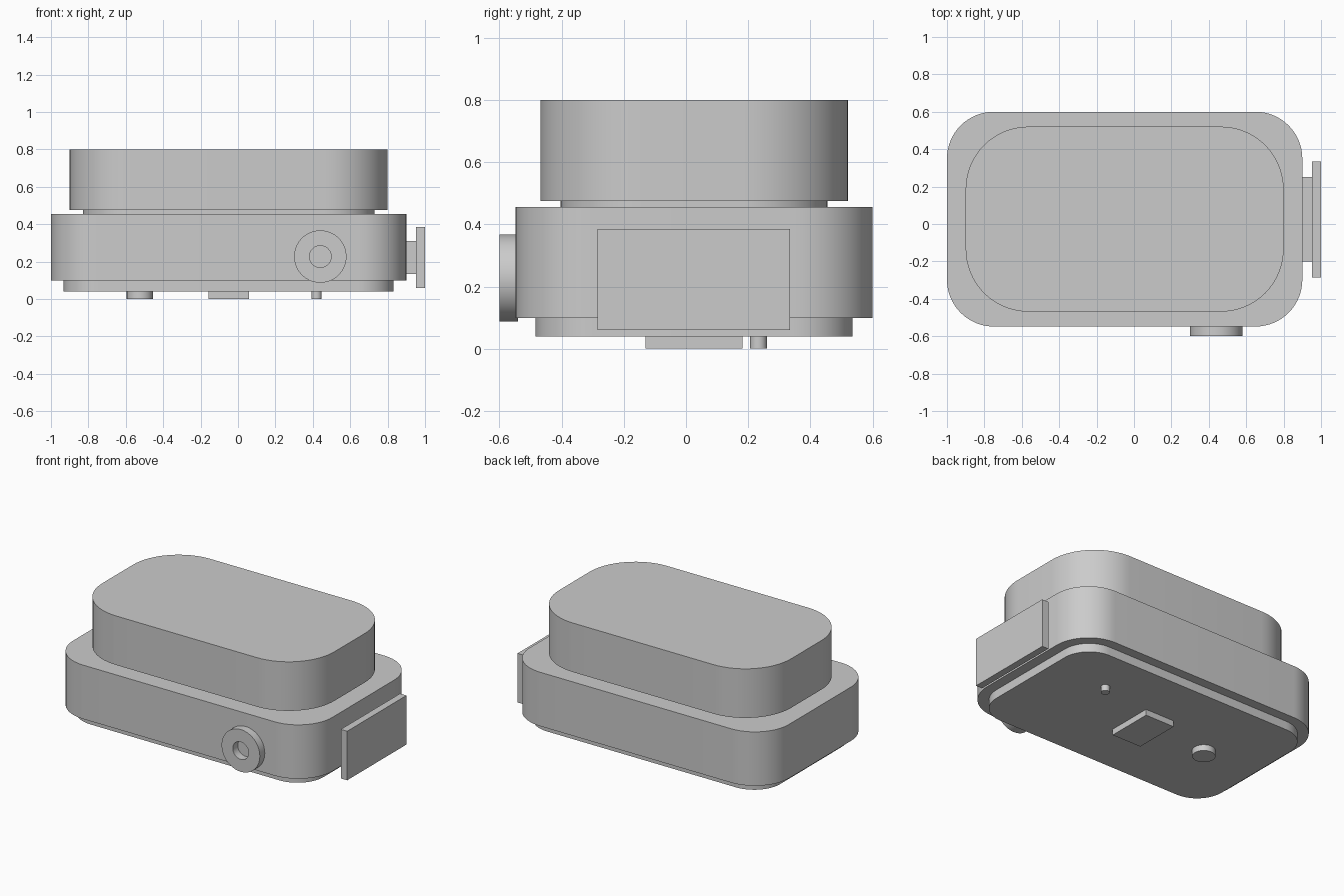
import bpy, bmesh
from math import cos, sin, pi, radians
from mathutils import Matrix, Vector

cube = bpy.data.objects.get("Cube")
if cube:
    bpy.data.objects.remove(cube, do_unlink=True)

GREY = (0.6, 0.6, 0.6, 1)
grey = bpy.data.materials.new("plain grey")
grey.use_nodes = True
grey.diffuse_color = GREY
grey.node_tree.nodes["Principled BSDF"].inputs["Base Color"].default_value = GREY

CX, CY = -0.05, 0.026  # common axis of the stacked slabs


def finish(name, bm):
    bmesh.ops.recalc_face_normals(bm, faces=bm.faces)
    mesh = bpy.data.meshes.new(name)
    bm.to_mesh(mesh)
    bm.free()
    mesh.materials.append(grey)
    obj = bpy.data.objects.new(name, mesh)
    bpy.context.collection.objects.link(obj)
    bpy.ops.object.select_all(action="DESELECT")
    obj.select_set(True)
    bpy.context.view_layer.objects.active = obj
    bpy.ops.object.shade_smooth_by_angle(angle=radians(30))
    return obj


def slab(name, width, depth, radius, z0, z1, steps=16):
    """Rounded rectangle extruded upwards."""
    bm = bmesh.new()
    ring = []
    for corner, (sx, sy) in enumerate([(1, 1), (-1, 1), (-1, -1), (1, -1)]):
        for i in range(steps + 1):
            a = (corner + i / steps) * pi / 2
            ring.append(bm.verts.new((
                CX + sx * (width / 2 - radius) + radius * cos(a),
                CY + sy * (depth / 2 - radius) + radius * sin(a), z0)))
    face = bm.faces.new(ring)
    top = bmesh.ops.extrude_face_region(bm, geom=[face], use_keep_orig=True)["geom"]
    verts = [v for v in top if isinstance(v, bmesh.types.BMVert)]
    bmesh.ops.translate(bm, verts=verts, vec=(0, 0, z1 - z0))
    return finish(name, bm)


def box(name, low, high):
    low, high = Vector(low), Vector(high)
    bm = bmesh.new()
    place = Matrix.Translation((low + high) / 2) @ Matrix.Diagonal((*(high - low), 1))
    bmesh.ops.create_cube(bm, size=1, matrix=place)
    return finish(name, bm)


def foot(name, x, y, radius, z0, z1):
    bm = bmesh.new()
    bmesh.ops.create_cone(bm, cap_ends=True, segments=48, radius1=radius,
                          radius2=radius, depth=z1 - z0,
                          matrix=Matrix.Translation((x, y, (z0 + z1) / 2)))
    return finish(name, bm)


def collar(name, x, z, outer, inner, y0, y1):
    """Ring around the y axis."""
    bm = bmesh.new()
    profile = [(inner, y0), (outer, y0), (outer, y1), (inner, y1)]
    verts = [bm.verts.new((x + r, y, z)) for r, y in profile]
    edges = [bm.edges.new((verts[i], verts[(i + 1) % 4])) for i in range(4)]
    bmesh.ops.spin(bm, geom=verts + edges, cent=(x, 0, z), axis=(0, 1, 0),
                   angle=2 * pi, steps=64, use_merge=True)
    bmesh.ops.remove_doubles(bm, verts=bm.verts, dist=0.0005)
    return finish(name, bm)


# Stacked housing
slab("base_plate", 1.765, 1.02, 0.19, 0.04, 0.098)
slab("lower_body", 1.90, 1.148, 0.25, 0.098, 0.455)
slab("neck", 1.56, 0.858, 0.27, 0.455, 0.475)
slab("upper_body", 1.70, 0.989, 0.335, 0.475, 0.80)

# Front port
collar("front_port", 0.44, 0.227, 0.14, 0.058, -0.60, -0.54)

# Side plate on its stem
box("side_stem", (0.89, -0.20, 0.135), (0.955, 0.25, 0.31))
box("side_plate", (0.953, -0.285, 0.06), (1.0, 0.335, 0.385))

# Underside details
foot("large_foot", -0.525, CY, 0.07, 0, 0.045)
foot("small_foot", 0.42, 0.233, 0.027, 0, 0.045)
box("centre_foot", (-0.158, -0.13, 0), (0.058, 0.182, 0.045))
